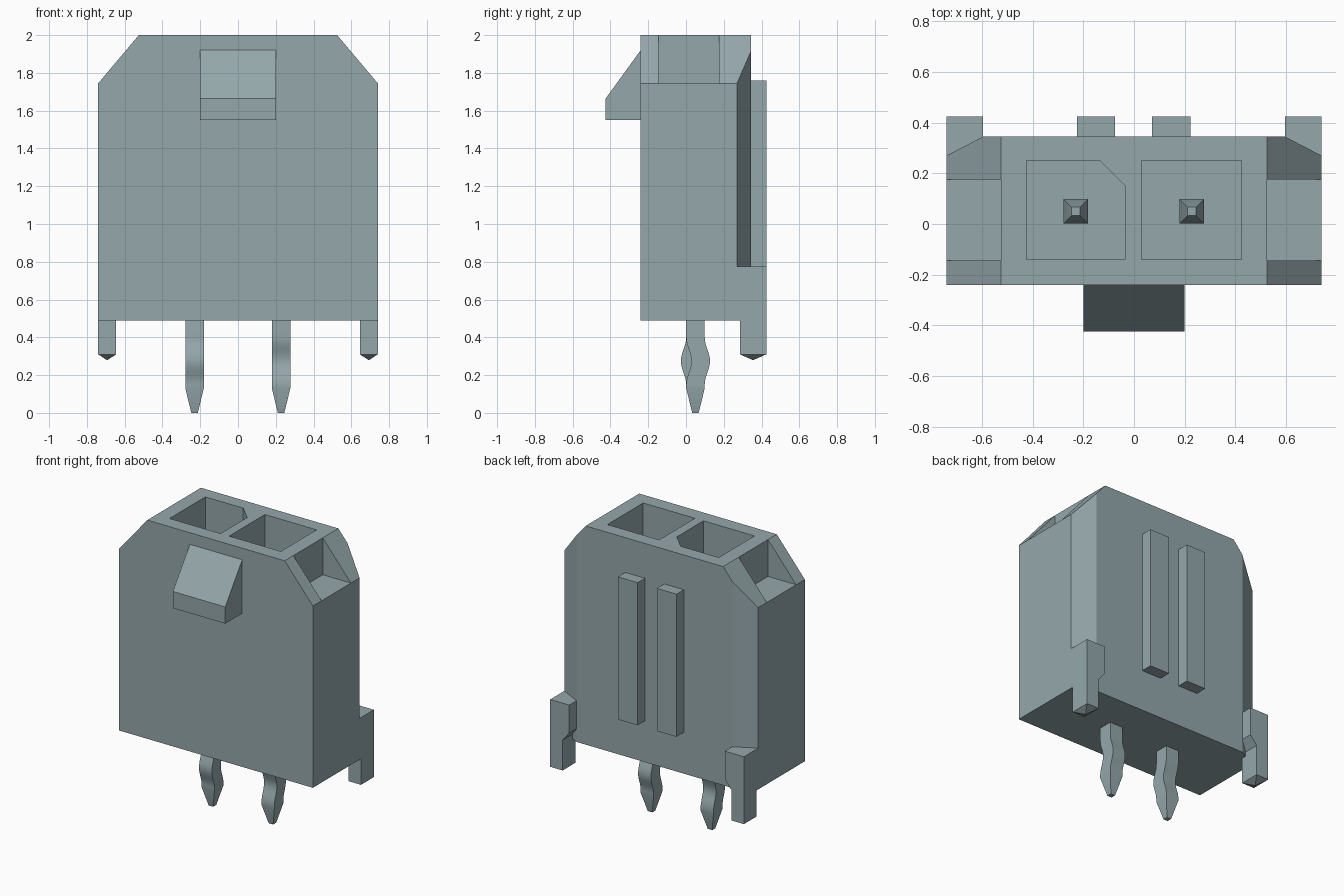
import bpy, bmesh, math
from mathutils import Vector

if "Cube" in bpy.data.objects:
    bpy.data.objects.remove(bpy.data.objects["Cube"], do_unlink=True)

# One grey for everything
grey = bpy.data.materials.new("blue_grey_plastic")
grey.use_nodes = True
COLOR = (0.30, 0.39, 0.41, 1)
grey.diffuse_color = COLOR
grey.node_tree.nodes["Principled BSDF"].inputs["Base Color"].default_value = COLOR


def finish(name, bm):
    bmesh.ops.recalc_face_normals(bm, faces=bm.faces)
    mesh = bpy.data.meshes.new(name)
    bm.to_mesh(mesh)
    bm.free()
    mesh.materials.append(grey)
    obj = bpy.data.objects.new(name, mesh)
    bpy.context.collection.objects.link(obj)
    return obj


def prism(bm, outline, axis, lo, hi):
    """Extrude a 2D outline along an axis; outline holds the other two axes in order."""
    def point(p, h):
        c = list(p)
        c.insert("xyz".index(axis), h)
        return bm.verts.new(c)
    face = bm.faces.new([point(p, lo) for p in outline])
    out = bmesh.ops.extrude_face_region(bm, geom=[face])
    verts = [g for g in out["geom"] if isinstance(g, bmesh.types.BMVert)]
    move = Vector([hi - lo if a == axis else 0 for a in "xyz"])
    bmesh.ops.translate(bm, verts=verts, vec=move)


def rect(a0, a1, b0, b1):
    return [(a0, b0), (a1, b0), (a1, b1), (a0, b1)]


def loft(bm, rings):
    """Skin rectangular rings given as (x, y, z, half_x, half_y)."""
    loops = [[bm.verts.new((x + sx * hx, y + sy * hy, z))
              for sx, sy in ((-1, -1), (1, -1), (1, 1), (-1, 1))]
             for x, y, z, hx, hy in rings]
    for a, b in zip(loops, loops[1:]):
        for i in range(4):
            j = (i + 1) % 4
            bm.faces.new((a[i], a[j], b[j], b[i]))
    bm.faces.new(loops[0])
    bm.faces.new(loops[-1])


BASE, TOP, SHOULDER = 0.49, 2.0, 1.745
SIDE, FRONT, BACK = 0.74, -0.24, 0.345
FLOOR = 0.75

# Housing: plan outline with bevelled rear corners, sloped shoulders
bm = bmesh.new()
prism(bm, [(-SIDE, FRONT), (SIDE, FRONT), (SIDE, 0.27), (0.595, BACK),
           (-0.595, BACK), (-SIDE, 0.27)], "z", BASE, TOP)
for s in (-1, 1):
    cut = bmesh.ops.bisect_plane(
        bm, geom=bm.verts[:] + bm.edges[:] + bm.faces[:],
        plane_co=(s * SIDE, 0, SHOULDER), plane_no=(s * 0.255, 0, 0.215),
        clear_outer=True)
    rim = [g for g in cut["geom_cut"] if isinstance(g, bmesh.types.BMEdge)]
    bmesh.ops.holes_fill(bm, edges=rim)
housing = finish("housing", bm)

# Sockets and shoulder pockets
bm = bmesh.new()
prism(bm, [(-0.425, -0.14), (-0.035, -0.14), (-0.035, 0.15),
           (-0.135, 0.25), (-0.425, 0.25)], "z", FLOOR, 2.2)
prism(bm, rect(0.03, 0.425, -0.14, 0.25), "z", FLOOR, 2.2)
for s in (-1, 1):
    prism(bm, rect(*sorted((s * 0.525, s * 0.9)), -0.145, 0.175), "z", SHOULDER, 2.2)
cutter = finish("pocket_cutter", bm)
cutter.hide_render = True
mod = housing.modifiers.new("pockets", "BOOLEAN")
mod.operation = "DIFFERENCE"
mod.solver = "EXACT"
mod.object = cutter
bpy.context.view_layer.objects.active = housing
bpy.ops.object.modifier_apply(modifier=mod.name)
bpy.data.objects.remove(cutter, do_unlink=True)

# Front latch wedge
bm = bmesh.new()
prism(bm, [(FRONT, 1.92), (-0.425, 1.665), (-0.425, 1.55), (FRONT, 1.55)],
      "x", -0.2, 0.2)
finish("latch", bm)

# Rear ribs
for name, x in (("right_rib", -0.15), ("left_rib", 0.147)):
    bm = bmesh.new()
    prism(bm, rect(x - 0.075, x + 0.075, BACK - 0.01, 0.425), "z", 0.775, 1.76)
    finish(name, bm)

# Corner pegs: wide block stepping down to a narrow pointed foot
for name, s in (("right_peg", -1), ("left_peg", 1)):
    bm = bmesh.new()
    prism(bm, [(s * x, z) for x, z in ((SIDE, BASE), (SIDE, 0.775), (0.595, 0.775),
                                       (0.595, 0.58), (0.645, 0.52), (0.645, BASE))],
          "y", 0.27, 0.425)
    x = s * (SIDE + 0.645) / 2
    loft(bm, [(x, 0.355, BASE, 0.0475, 0.07), (x, 0.355, 0.31, 0.0475, 0.07),
              (x, 0.355, 0.28, 0.002, 0.002)])
    finish(name, bm)

# Contact pins: tapered ends, kinked solder tails bending opposite ways
STEPS = 14
for name, x, bend in (("right_pin", -0.23, -1), ("left_pin", 0.228, 1)):
    rings = [(x, 0.05, 0, 0.017, 0.017), (x, 0.05, 0.13, 0.049, 0.049)]
    for i in range(STEPS + 1):
        t = i / STEPS
        kink = bend * 0.014 * (1 - math.cos(2 * math.pi * t))
        rings.append((x, 0.05 + kink, 0.15 + 0.25 * t, 0.049, 0.049))
    rings += [(x, 0.05, 1.5, 0.049, 0.049), (x, 0.05, 1.6, 0.017, 0.017)]
    bm = bmesh.new()
    loft(bm, rings)
    pin = finish(name, bm)
    bpy.ops.object.select_all(action="DESELECT")
    pin.select_set(True)
    bpy.context.view_layer.objects.active = pin
    bpy.ops.object.shade_smooth_by_angle(angle=math.radians(20))
